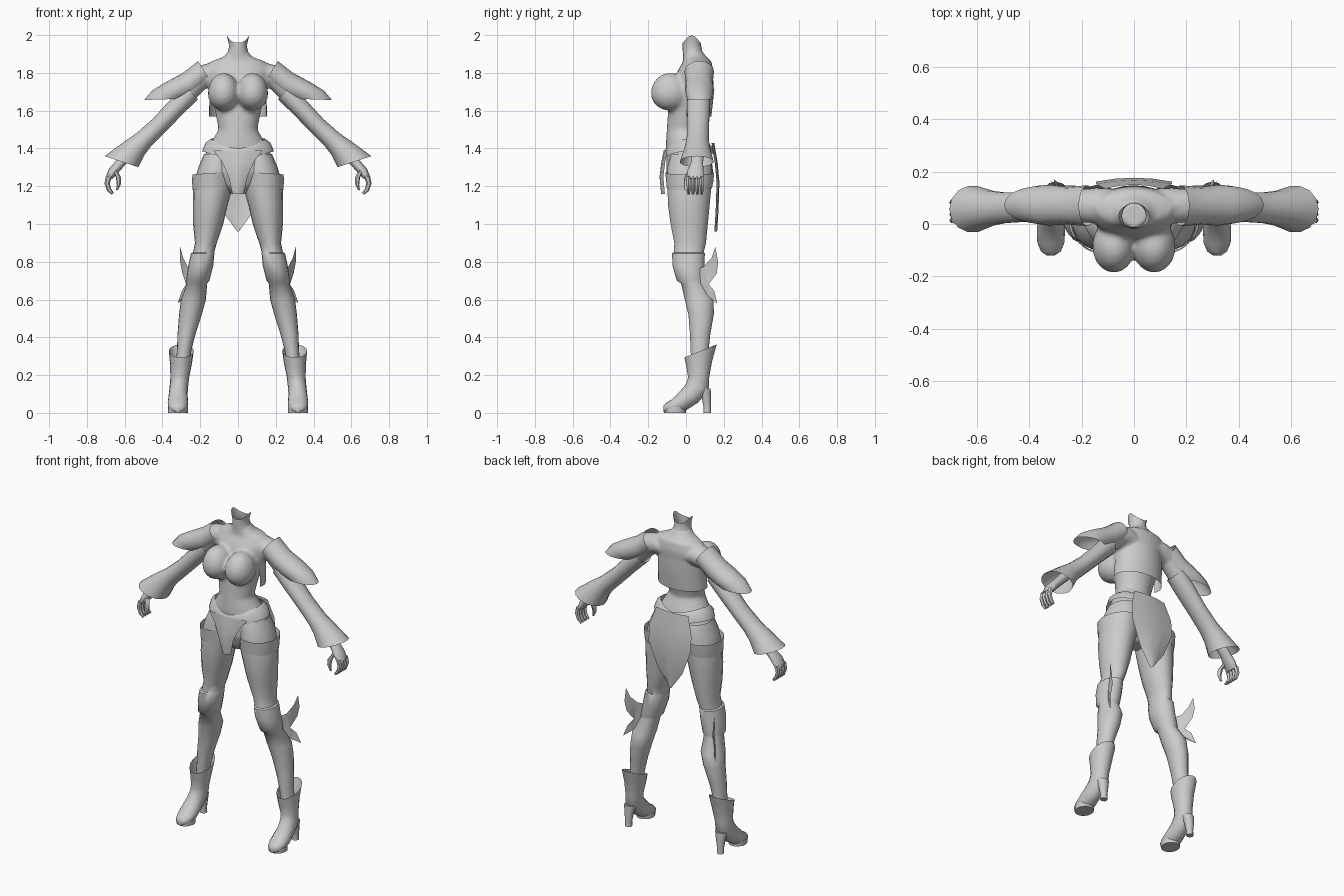
import bpy, bmesh, math
from mathutils import Vector

mat = bpy.data.materials.new("light_grey")
mat.diffuse_color = (0.6, 0.6, 0.6, 1)


def finish(name, bm, angle=50):
    bmesh.ops.recalc_face_normals(bm, faces=bm.faces)
    me = bpy.data.meshes.new(name)
    bm.to_mesh(me)
    bm.free()
    ob = bpy.data.objects.new(name, me)
    bpy.context.collection.objects.link(ob)
    me.materials.append(mat)
    bpy.ops.object.select_all(action='DESELECT')
    ob.select_set(True)
    bpy.context.view_layer.objects.active = ob
    bpy.ops.object.shade_smooth_by_angle(angle=math.radians(angle))
    return ob


def loft(bm, rings, n=14, s=1, caps="", arc=None, warp=None):
    """Rings: x, y, z, half width, half depth, tilt about y, pitch about x."""
    rows = []
    for i, r in enumerate(rings):
        x, y, z, a, b, tilt, pitch = (tuple(r) + (0, 0))[:7]
        tilt, pitch = math.radians(tilt), math.radians(pitch)
        row = []
        for k in range(n):
            if arc:
                t = math.radians(arc[0] + (arc[1] - arc[0]) * k / (n - 1))
            else:
                t = 2 * math.pi * k / n
            c, d = a * math.cos(t), b * math.sin(t)
            p = Vector((x + c * math.cos(tilt), y + d * math.cos(pitch),
                        z + c * math.sin(tilt) + d * math.sin(pitch)))
            if warp:
                p.z += warp(i, t)
            p.x *= s
            row.append(bm.verts.new(p))
        rows.append(row)
    for p, q in zip(rows, rows[1:]):
        for k in range(n - 1 if arc else n):
            j = (k + 1) % n
            bm.faces.new((p[k], p[j], q[j], q[k]))
    if "s" in caps:
        bm.faces.new(rows[0])
    if "e" in caps:
        bm.faces.new(rows[-1])


def part(name, rings, **kw):
    bm = bmesh.new()
    loft(bm, rings, **kw)
    return finish(name, bm)


def panel(name, rows, bend):
    """Hanging cloth from rows of half width, y, z."""
    bm = bmesh.new()
    vs = [[bm.verts.new((w * f, y + bend * f * f, z)) for f in (-1, -.5, 0, .5, 1)]
          for w, y, z in rows]
    for p, q in zip(vs, vs[1:]):
        for k in range(4):
            bm.faces.new((p[k], p[k + 1], q[k + 1], q[k]))
    return finish(name, bm)


# Body: torso, bust, shoulders and hips blended together
bm = bmesh.new()
loft(bm, [(0, .035, 1.92, .05, .05), (0, .045, 1.885, .075, .062),
          (0, .06, 1.86, .145, .075), (0, .05, 1.81, .17, .095),
          (0, .03, 1.70, .15, .11), (0, .005, 1.60, .122, .10),
          (0, -.01, 1.50, .103, .092), (0, .005, 1.42, .15, .112),
          (0, .015, 1.35, .183, .12), (0, .02, 1.27, .19, .125),
          (0, .02, 1.20, .12, .10), (0, .02, 1.16, .05, .06)], n=28, caps="se")
for s in (1, -1):
    loft(bm, [(.10, .07, 1.80, .07, .07, 50), (.20, .07, 1.78, .068, .066, 50),
              (.27, .067, 1.69, .052, .055, 45), (.31, .065, 1.64, .04, .05, 45)],
         s=s, caps="se")
    ball = bmesh.ops.create_uvsphere(bm, u_segments=20, v_segments=14, radius=1)["verts"]
    for v in ball:
        v.co = Vector((s * .077 + v.co.x * .083, -.085 + v.co.y * .102,
                       1.69 + v.co.z * .09 + (.02 if v.co.z > 0 else 0) * v.co.z))
body = finish("body", bm)
rem = body.modifiers.new("blend", 'REMESH')
rem.mode, rem.voxel_size, rem.use_smooth_shade = 'VOXEL', .012, True
sm = body.modifiers.new("soften", 'SMOOTH')
sm.factor, sm.iterations = .5, 5

# Neck with a two pointed open rim
part("neck", [(0, .045, 1.875, .075, .062), (0, .035, 1.91, .054, .052),
              (0, .03, 1.945, .046, .05), (0, .03, 1.96, .06, .048)], n=16,
     warp=lambda i, t: .04 * abs(math.cos(t)) ** 3 if i == 3 else 0)

# Cropped top hem around the back
part("back_top", [(0, .035, 1.76, .155, .112), (0, .035, 1.68, .15, .112),
                  (0, .03, 1.57, .155, .105)], n=18, arc=(-15, 195))

# Hip belt and hanging cloths
part("belt", [(0, .01, 1.40, .145, .115), (0, .012, 1.385, .172, .13),
              (0, .015, 1.345, .19, .133)], n=28,
     warp=lambda i, t: (.05, .045, .04)[i] * abs(math.cos(t)) ** 1.5
     + .02 * max(0, math.sin(t)))
panel("front_cloth", [(.13, -.118, 1.39), (.085, -.13, 1.33), (.05, -.14, 1.25),
                      (.03, -.132, 1.16)], .02)
panel("back_cloth", [(.11, .15, 1.43), (.145, .168, 1.32), (.145, .177, 1.22),
                     (.085, .172, 1.07), (.004, .165, .96)], -.015)

for s, side in ((1, "left"), (-1, "right")):
    # Leg with knee guard
    part(side + "_leg", [(.10, .02, 1.37, .08, .10), (.115, .02, 1.30, .095, .12),
                         (.132, .018, 1.20, .105, .118), (.147, .015, 1.10, .092, .112),
                         (.158, .017, 1.00, .08, .10), (.17, .022, .90, .058, .085),
                         (.182, .015, .85, .056, .08), (.187, .013, .845, .062, .088),
                         (.197, .013, .78, .066, .086), (.213, .025, .70, .062, .075),
                         (.217, .035, .685, .054, .062), (.236, .07, .60, .066, .078),
                         (.252, .08, .52, .06, .068), (.272, .075, .42, .048, .055),
                         (.285, .072, .33, .038, .048), (.295, .072, .24, .036, .045)],
         n=18, s=s)
    # Flared stocking top
    part(side + "_stocking_top", [(.137, .018, 1.19, .104, .12, -6),
                                  (.137, .02, 1.225, .107, .125, -6),
                                  (.135, .02, 1.27, .108, .13, -4)],
         n=20, s=s, arc=(-125, 125))
    # Knee fin
    bm = bmesh.new()
    bm.faces.new([bm.verts.new((s * x, y, z)) for x, y, z in (
        (.235, .06, .76), (.268, .095, .775), (.29, .135, .82), (.306, .155, .878),
        (.306, .17, .80), (.295, .163, .74), (.275, .12, .68), (.298, .15, .645),
        (.32, .165, .58), (.28, .125, .61), (.245, .06, .68))])
    bmesh.ops.triangulate(bm, faces=bm.faces[:])
    finish(side + "_knee_fin", bm)
    # Boot shaft running into the foot
    part(side + "_boot", [(.30, .077, .328, .066, .092, 0, 22),
                          (.302, .07, .26, .058, .07, 0, 12),
                          (.308, .067, .19, .05, .056),
                          (.313, .062, .14, .049, .062, 0, -22),
                          (.317, .025, .095, .05, .056, 0, -48),
                          (.318, -.025, .056, .054, .05, 0, -68),
                          (.318, -.07, .035, .052, .036, 0, -80),
                          (.318, -.105, .026, .038, .026, 0, -85),
                          (.318, -.12, .02, .016, .016, 0, -88)],
         n=16, s=s, caps="e")
    part(side + "_heel", [(.314, .098, .13, .038, .034), (.316, .108, .08, .028, .026),
                          (.317, .112, .03, .02, .02), (.317, .113, 0, .021, .021)],
         n=10, s=s, caps="se")
    part(side + "_sole", [(.318, -.058, .03, .053, .058), (.318, -.058, 0, .052, .058)],
         n=16, s=s, caps="se")
    # Leaf shaped shoulder sleeve
    part(side + "_shoulder_sleeve", [(.178, .07, 1.81, .062, .078, 58),
                                     (.255, .07, 1.745, .066, .072, 58),
                                     (.325, .072, 1.71, .07, .078, 36),
                                     (.362, .073, 1.687, .095, .074, 12),
                                     (.39, .073, 1.66, .107, .066, -2)], n=16, s=s)
    # Long sleeve with flared cuff
    part(side + "_arm_sleeve", [(.25, .067, 1.70, .055, .06, 47), (.33, .066, 1.615, .05, .062, 45),
                                (.42, .065, 1.52, .048, .058, 45), (.50, .062, 1.445, .052, .06, 42),
                                (.55, .06, 1.40, .065, .068, 32), (.617, .057, 1.33, .094, .09, 18)],
         n=14, s=s)
    # Hand with curled fingers and thumb
    bm = bmesh.new()
    loft(bm, [(.56, .06, 1.39, .03, .036, 35), (.625, .058, 1.32, .026, .034, 35),
              (.66, .05, 1.28, .026, .045, 30), (.685, .048, 1.24, .018, .045, 10)],
         n=10, s=s, caps="se")
    for k in range(4):
        y = .014 + k * .023
        loft(bm, [(.684, y, 1.25, .016, .013, 15), (.693, y, 1.215, .014, .012, -5),
                  (.682, y, 1.18, .012, .011, -35), (.662, y, 1.16, .007, .007, -50)],
             n=6, s=s, caps="se")
    loft(bm, [(.652, .03, 1.29, .018, .018, 30), (.632, .006, 1.245, .014, .015, 0),
              (.63, .0, 1.21, .012, .012, -15), (.64, .0, 1.18, .006, .007, -20)],
         n=7, s=s, caps="se")
    finish(side + "_hand", bm)
